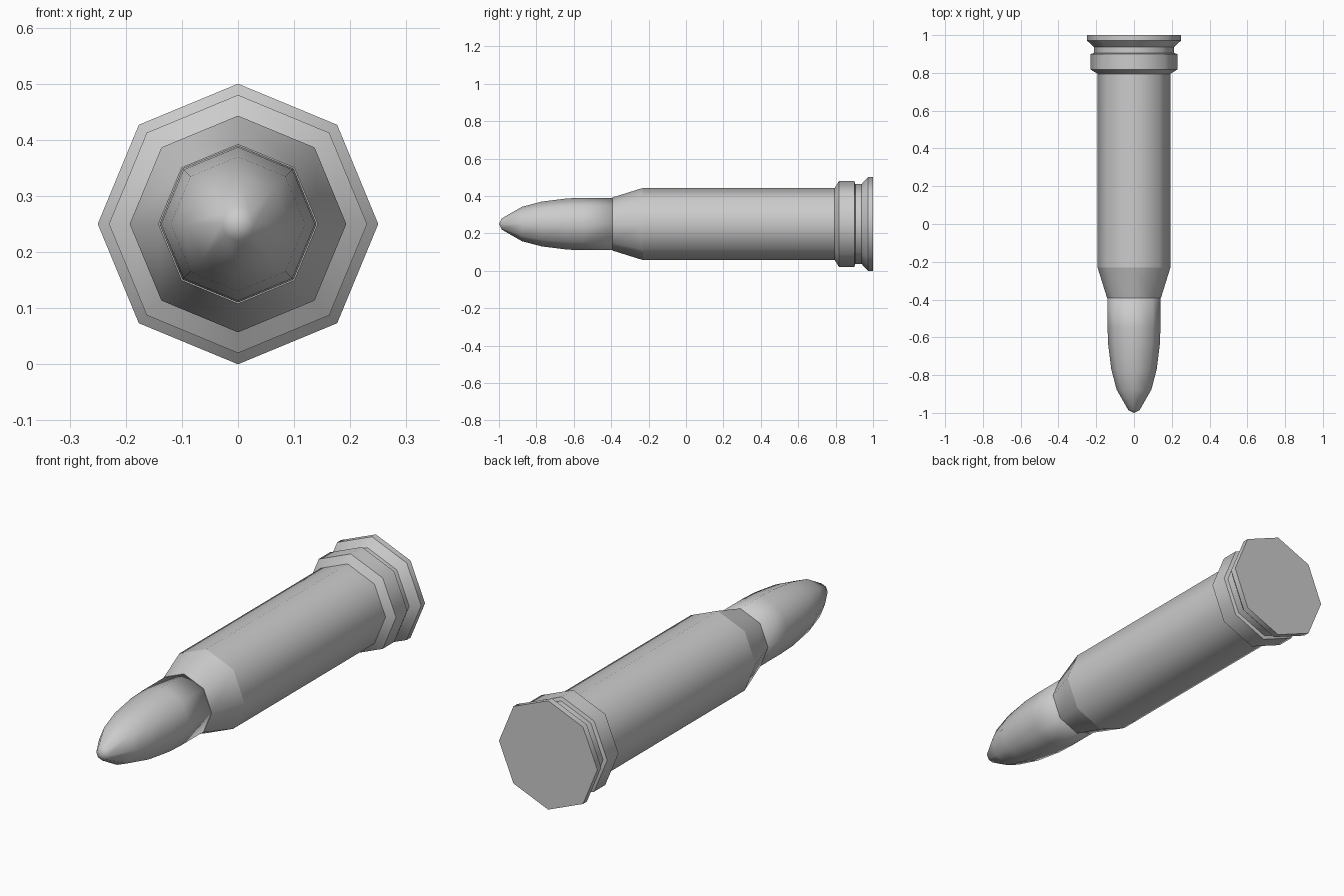
import bpy, bmesh
from math import cos, sin, pi

if "Cube" in bpy.data.objects:
    bpy.data.objects.remove(bpy.data.objects["Cube"])

SIDES = 8
AXIS_Z = 0.25


def lathe(name, profile, hard_rings):
    """Revolve (y, radius) points around the lengthwise axis; radius 0 closes to a point."""
    bm = bmesh.new()
    rings = []
    for y, r in profile:
        if r == 0:
            rings.append([bm.verts.new((0, y, AXIS_Z))])
        else:
            rings.append([bm.verts.new((r * cos(2 * pi * i / SIDES), y,
                                        AXIS_Z + r * sin(2 * pi * i / SIDES)))
                          for i in range(SIDES)])
    for a, b in zip(rings, rings[1:]):
        for i in range(SIDES):
            j = (i + 1) % SIDES
            if len(a) == 1:
                bm.faces.new((a[0], b[j], b[i]))
            else:
                bm.faces.new((a[i], a[j], b[j], b[i]))
    # flat end caps
    for ring in (rings[0], rings[-1]):
        if len(ring) > 1:
            bm.faces.new(ring)
    bmesh.ops.recalc_face_normals(bm, faces=bm.faces)
    for f in bm.faces:
        f.smooth = True
    # crisp steps between profile sections, smooth around the sides
    if hard_rings:
        for ring in rings:
            for i in range(len(ring)):
                e = bm.edges.get((ring[i], ring[(i + 1) % SIDES])) if len(ring) > 1 else None
                if e:
                    e.smooth = False
    me = bpy.data.meshes.new(name)
    bm.to_mesh(me)
    bm.free()
    obj = bpy.data.objects.new(name, me)
    bpy.context.collection.objects.link(obj)
    return obj


# Casing: mouth, shoulder, body, band, groove and rim
lathe("casing", [(-0.393, 0.142), (-0.23, 0.193), (0.795, 0.193), (0.818, 0.23),
                 (0.90, 0.23), (0.905, 0.213), (0.938, 0.213), (0.972, 0.25),
                 (1.0, 0.25)], True)

# Bullet: rounded nose, seated in the casing mouth
lathe("bullet", [(-1.0, 0), (-0.985, 0.03), (-0.877, 0.092), (-0.77, 0.12),
                 (-0.635, 0.137), (-0.55, 0.14), (-0.38, 0.14)], False)
